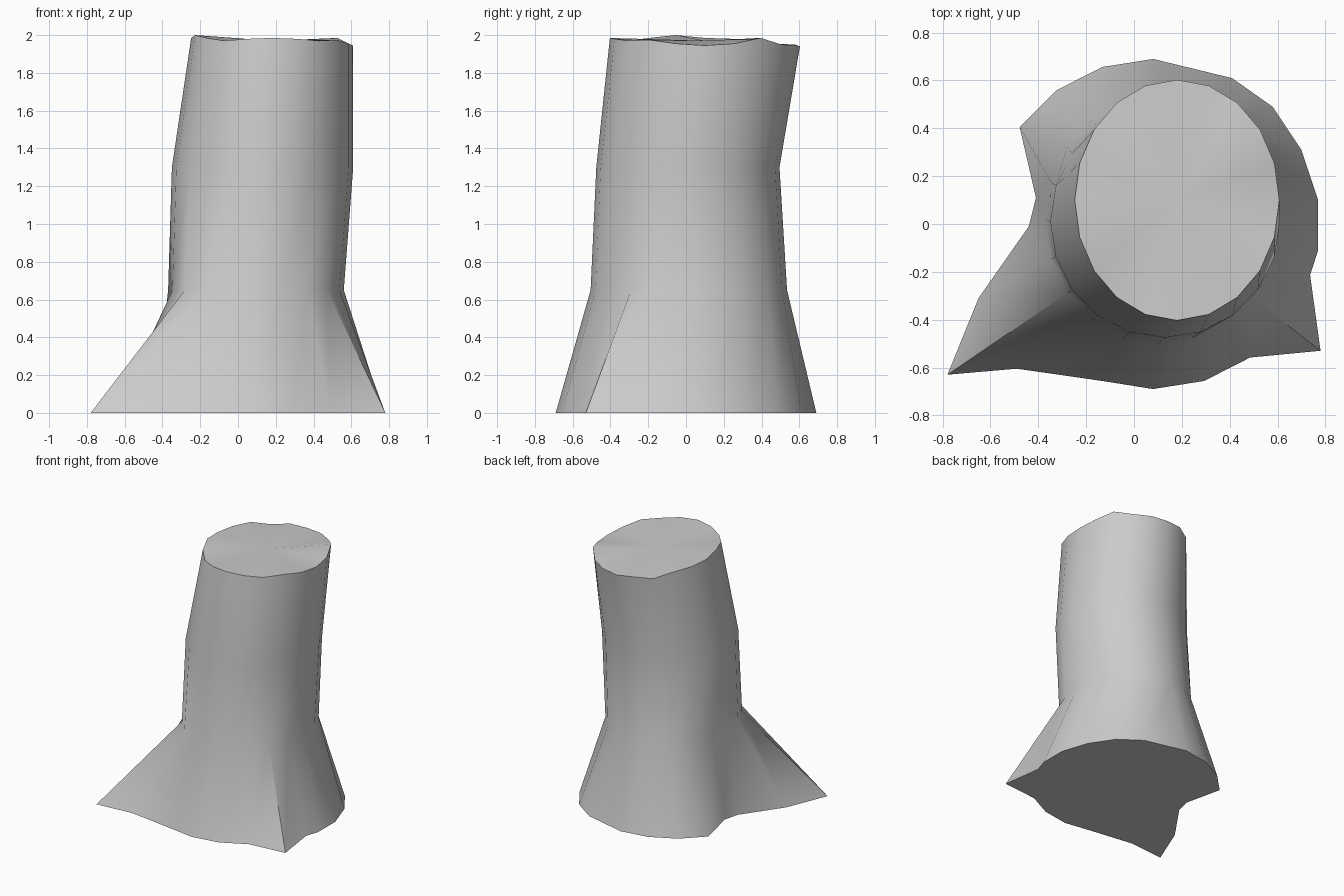
import bpy, bmesh, math

cube = bpy.data.objects.get("Cube")
if cube:
    bpy.data.objects.remove(cube, do_unlink=True)

SIDES = 20

# One plain grey for the whole trunk
grey = bpy.data.materials.new("plain grey")
grey.use_nodes = True
colour = (0.6, 0.6, 0.6, 1)
grey.diffuse_color = colour
grey.node_tree.nodes["Principled BSDF"].inputs["Base Color"].default_value = colour


def ellipse(cx, cy, rx, ry, z):
    """Points of an ellipse, counter-clockwise from +x."""
    step = math.tau / SIDES
    return [[cx + rx * math.cos(i * step), cy + ry * math.sin(i * step), z]
            for i in range(SIDES)]


# Cross-sections of the leaning trunk, from the ground up
base = ellipse(0.08, 0, 0.69, 0.69, 0)
waist = ellipse(0.095, 0.015, 0.465, 0.52, 0.65)
middle = ellipse(0.13, 0.01, 0.48, 0.485, 1.3)
top = ellipse(0.18, 0.1, 0.428, 0.503, 1.97)

# Root flares and hollows: base points moved off the circle
roots = {0: (0.77, -0.11), 1: (0.77, 0.10), 2: (0.70, 0.31), 3: (0.58, 0.49),
         4: (0.41, 0.61), 9: (-0.41, 0.11), 10: (-0.44, -0.01),
         11: (-0.65, -0.31), 12: (-0.78, -0.63), 13: (-0.49, -0.605),
         18: (0.78, -0.53)}
for i, spot in roots.items():
    base[i][:2] = spot

# Uneven saw cut around the top rim
rim = [1.945, 1.955, 1.985, 1.95, 1.945, 1.94, 1.95, 1.94, 1.975, 1.98,
       1.985, 2.0, 1.985, 1.97, 1.98, 1.985, 1.98, 1.97, 1.975, 1.955]
for point, z in zip(top, rim):
    point[2] = z

# Join the cross-sections into walls and close both ends
bm = bmesh.new()
rings = [[bm.verts.new(p) for p in ring] for ring in (base, waist, middle, top)]
for low, high in zip(rings, rings[1:]):
    for i in range(SIDES):
        j = (i + 1) % SIDES
        bm.faces.new((low[i], low[j], high[j], high[i])).smooth = True
for ring, centre in ((rings[0], (0.08, 0, 0)), (rings[-1], (0.18, 0.1, 1.97))):
    hub = bm.verts.new(centre)
    for i in range(SIDES):
        bm.faces.new((ring[i], ring[(i + 1) % SIDES], hub)).smooth = True
bmesh.ops.recalc_face_normals(bm, faces=bm.faces)

mesh = bpy.data.meshes.new("tree_stump")
bm.to_mesh(mesh)
bm.free()
mesh.materials.append(grey)
stump = bpy.data.objects.new("tree_stump", mesh)
bpy.context.collection.objects.link(stump)

# Smooth bark, crisp rims
bpy.ops.object.select_all(action="DESELECT")
stump.select_set(True)
bpy.context.view_layer.objects.active = stump
bpy.ops.object.shade_smooth_by_angle(angle=math.radians(50))
